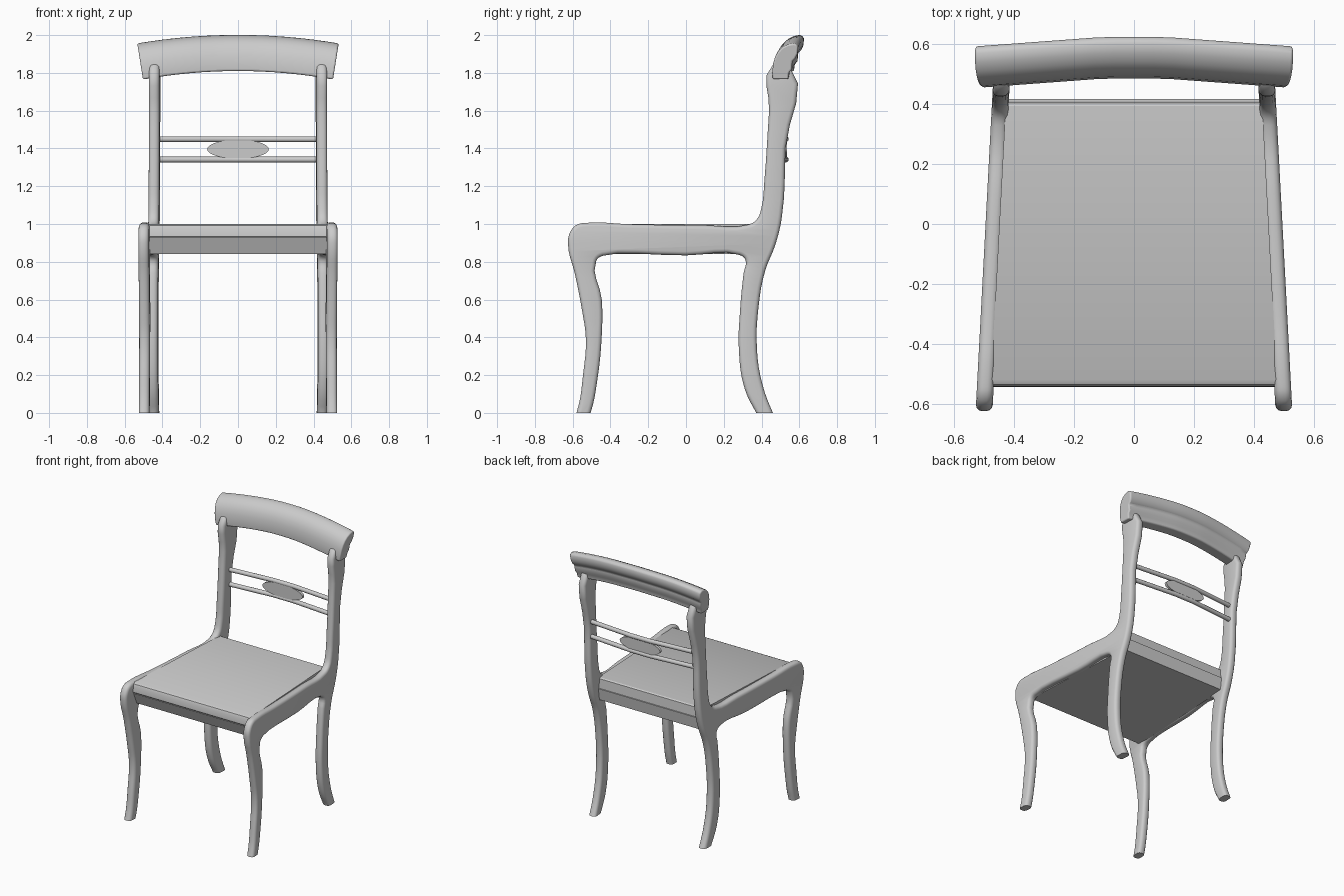
import bpy, bmesh, math
from mathutils import Vector

cube = bpy.data.objects.get("Cube")
if cube:
    bpy.data.objects.remove(cube, do_unlink=True)

grey = bpy.data.materials.new("plain grey")
grey.use_nodes = True
grey.diffuse_color = (0.6, 0.6, 0.6, 1)
grey.node_tree.nodes["Principled BSDF"].inputs["Base Color"].default_value = (0.6, 0.6, 0.6, 1)


def finish(bm, name, angle=35, bevel=0):
    """Turn a bmesh into a shaded, coloured object."""
    bmesh.ops.recalc_face_normals(bm, faces=bm.faces[:])
    mesh = bpy.data.meshes.new(name)
    bm.to_mesh(mesh)
    bm.free()
    mesh.materials.append(grey)
    obj = bpy.data.objects.new(name, mesh)
    bpy.context.collection.objects.link(obj)
    if bevel:
        mod = obj.modifiers.new("soft edges", "BEVEL")
        mod.width, mod.segments, mod.limit_method = bevel, 3, "ANGLE"
        mod.angle_limit = math.radians(40)
    bpy.ops.object.select_all(action="DESELECT")
    obj.select_set(True)
    bpy.context.view_layer.objects.active = obj
    bpy.ops.object.shade_smooth_by_angle(angle=math.radians(angle))
    return obj


def loft(rings):
    """Skin a list of closed rings and cap both ends."""
    bm = bmesh.new()
    rows = [[bm.verts.new(p) for p in ring] for ring in rings]
    n = len(rows[0])
    for a, b in zip(rows, rows[1:]):
        for i in range(n):
            bm.faces.new((a[i], a[(i + 1) % n], b[(i + 1) % n], b[i]))
    bm.faces.new(rows[0])
    bm.faces.new(rows[-1])
    return bm


def side_x(y):
    """Middle of a side frame; the seat narrows to the back."""
    return 0.497 - 0.053 * (y + 0.55)


# Side frames: sabre legs, seat rail and upright in one outline (y, z)
outline = [
    (-0.62, -0.08), (-0.58, 0), (-0.543, 0.22), (-0.53, 0.39), (-0.55, 0.54),
    (-0.587, 0.73), (-0.625, 0.9), (-0.612, 0.96), (-0.58, 0.995), (-0.53, 1.006),
    (-0.3, 0.999), (0.1, 0.993), (0.33, 0.997), (0.375, 1.025), (0.4, 1.09),
    (0.415, 1.23), (0.44, 1.6), (0.458, 1.84), (0.545, 1.84), (0.527, 1.4),
    (0.508, 1.04), (0.473, 0.89), (0.42, 0.755), (0.385, 0.57), (0.376, 0.33),
    (0.405, 0.15), (0.46, 0), (0.5, -0.08), (0.42, -0.08), (0.372, 0),
    (0.31, 0.13), (0.28, 0.33), (0.286, 0.54), (0.305, 0.74), (0.315, 0.81), (0.28, 0.837),
    (0, 0.834), (-0.44, 0.832), (-0.475, 0.805), (-0.446, 0.6), (-0.446, 0.41),
    (-0.47, 0.17), (-0.505, 0), (-0.54, -0.08)]


def side_frame(name, sign):
    curve = bpy.data.curves.new(name, "CURVE")
    curve.dimensions, curve.fill_mode = "2D", "BOTH"
    curve.extrude, curve.bevel_depth, curve.offset = 0.007, 0.021, -0.021
    curve.bevel_resolution, curve.resolution_u = 2, 4
    spline = curve.splines.new("BEZIER")
    spline.bezier_points.add(len(outline) - 1)
    spline.use_cyclic_u = True
    for point, (y, z) in zip(spline.bezier_points, outline):
        point.co = (y, z, 0)
        point.handle_left_type = point.handle_right_type = "AUTO"
    temp = bpy.data.objects.new(name, curve)
    bpy.context.collection.objects.link(temp)
    graph = bpy.context.evaluated_depsgraph_get()
    mesh = bpy.data.meshes.new_from_object(temp.evaluated_get(graph))
    bm = bmesh.new()
    bm.from_mesh(mesh)
    bpy.data.objects.remove(temp, do_unlink=True)
    bpy.data.curves.remove(curve)
    bpy.data.meshes.remove(mesh)
    bmesh.ops.remove_doubles(bm, verts=bm.verts[:], dist=0.0002)
    for v in bm.verts:
        y, z, t = v.co
        v.co = (sign * (side_x(y) + t), y, z)
    # Trim the feet flat on the floor
    bmesh.ops.bisect_plane(bm, geom=bm.verts[:] + bm.edges[:] + bm.faces[:],
                           plane_co=(0, 0, 0), plane_no=(0, 0, -1), clear_outer=True)
    bmesh.ops.holes_fill(bm, edges=[e for e in bm.edges if e.is_boundary])
    finish(bm, name, 40)


side_frame("left_side_frame", 1)
side_frame("right_side_frame", -1)


# Seat and the frame below it, profiles (y, z) spanning between the sides
def cross_panel(name, profile):
    return finish(loft([[(s * (side_x(y) - 0.018), y, z) for y, z in profile]
                        for s in (-1, 1)]), name, 30)


cross_panel("seat", [(-0.535, 0.925), (-0.545, 0.935), (-0.543, 0.975), (-0.536, 0.992),
                     (-0.52, 1.0), (0.395, 1.0), (0.405, 0.994), (0.41, 0.925)])
cross_panel("seat_frame", [(-0.505, 0.84), (-0.542, 0.926), (0.418, 0.926), (0.405, 0.84)])

# Crest rail: moulded section swept along a shallow bow
section = [
    (0.457, 1.765), (0.455, 1.8), (0.461, 1.85), (0.472, 1.885), (0.488, 1.913),
    (0.51, 1.935), (0.54, 1.95), (0.57, 1.956), (0.587, 1.95), (0.594, 1.935),
    (0.59, 1.9), (0.578, 1.875), (0.562, 1.86), (0.56, 1.82), (0.545, 1.8), (0.54, 1.765)]
rings = []
for i in range(17):
    t = i / 8 - 1
    ring = []
    for y, z in section:
        x = t * (0.503 + 0.03 * (z - 1.765) / 0.19)
        bow = 1 - max(0, abs(x) - 0.1) / 0.42
        ring.append((x, y + 0.031 * bow, z + 0.045 * (1 - t * t)))
    rings.append(ring)
finish(loft(rings), "crest_rail", 40, bevel=0.009)

# Two bowed rods between the uprights
for name, z in (("upper_rod", 1.449), ("lower_rod", 1.341)):
    rings = []
    for x in (-0.435, -0.3, -0.16, -0.08, 0.08, 0.16, 0.3, 0.435):
        y = 0.528 - 0.03 * max(0, abs(x) - 0.08) / 0.355
        rings.append([(x, y + 0.0155 * math.cos(a), z + 0.0155 * math.sin(a))
                      for a in (k * math.tau / 12 for k in range(12))])
    finish(loft(rings), name, 50)

# Flat oval tablet held between the rods
rings = [[(0.163 * math.cos(a), y, 1.396 + 0.05 * math.sin(a))
          for a in (k * math.tau / 40 for k in range(40))] for y in (0.515, 0.535)]
finish(loft(rings), "oval_tablet", 40)
